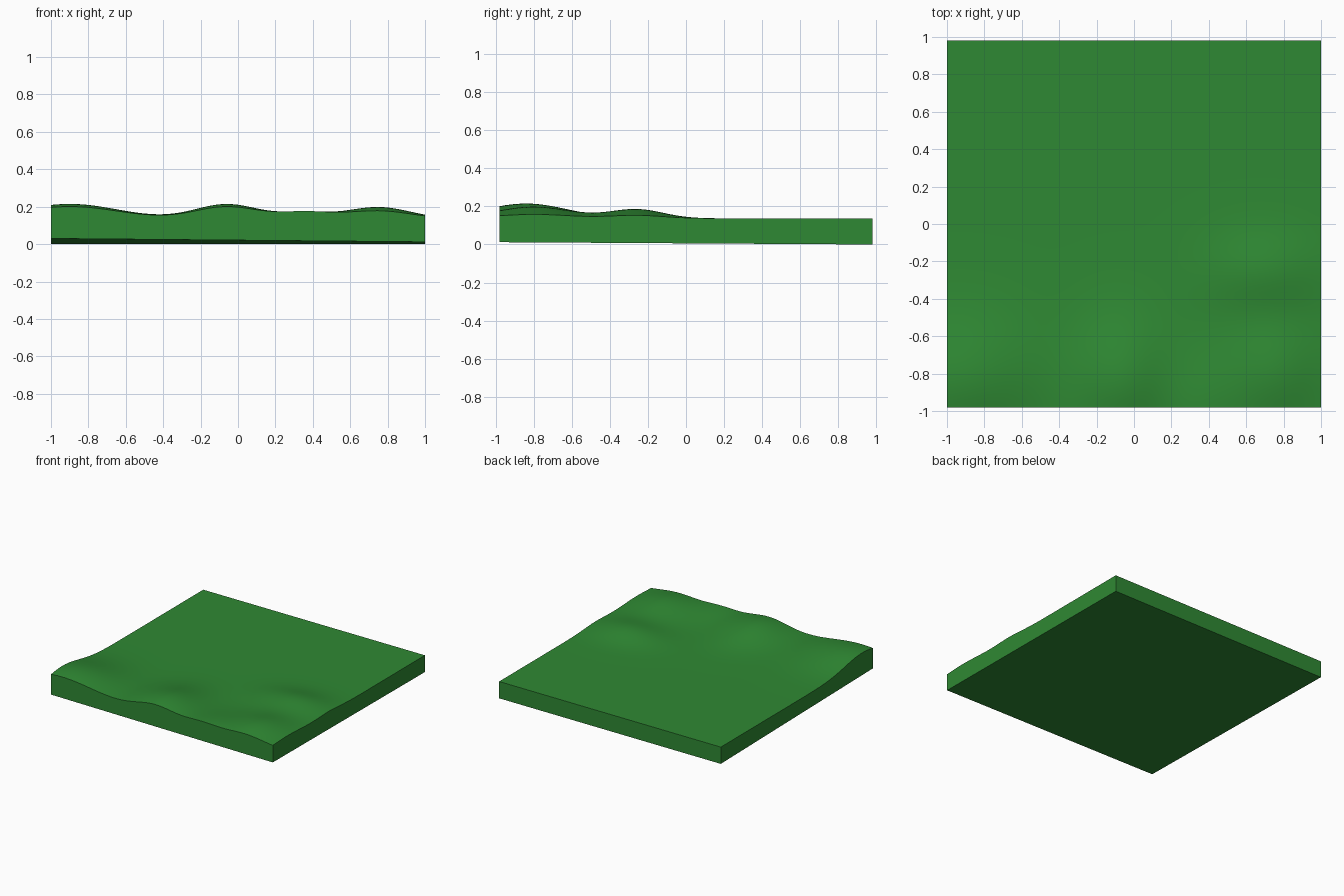
import bpy, bmesh, math

if "Cube" in bpy.data.objects:
    bpy.data.objects.remove(bpy.data.objects["Cube"])

HALF_X, HALF_Y, FLAT = 1.0, 0.98, 0.137

# Hills: centre x, centre y, height, spread x, spread y
HILLS = [
    (-0.90, -0.84, 0.078, 0.26, 0.22),
    (-0.06, -0.84, 0.077, 0.17, 0.22),
    (0.36, -1.00, 0.034, 0.14, 0.20),
    (0.75, -0.80, 0.061, 0.17, 0.20),
    (0.70, -0.26, 0.048, 0.20, 0.14),
]


def top_height(x, y):
    return FLAT + sum(h * math.exp(-((x - cx) / sx) ** 2 / 2 - ((y - cy) / sy) ** 2 / 2)
                      for cx, cy, h, sx, sy in HILLS)


def bottom_height(x, y):
    # Underside rises slightly towards the front left corner
    front = 0.5 - y / (2 * HALF_Y)
    return front * (0.021 - 0.009 * x / HALF_X)


# Ground slab: a grid duplicated by extrusion into top and underside
bm = bmesh.new()
bmesh.ops.create_grid(bm, x_segments=64, y_segments=64, size=1)
top = set(bm.verts)
bmesh.ops.extrude_face_region(bm, geom=bm.faces[:], use_keep_orig=True)
for v in bm.verts:
    v.co.y *= HALF_Y
    height = top_height if v in top else bottom_height
    v.co.z = height(v.co.x, v.co.y)
bmesh.ops.recalc_face_normals(bm, faces=bm.faces[:])

mesh = bpy.data.meshes.new("grass_ground")
bm.to_mesh(mesh)
bm.free()
ground = bpy.data.objects.new("grass_ground", mesh)
bpy.context.collection.objects.link(ground)

# Green grass colour
grass = bpy.data.materials.new("grass")
grass.diffuse_color = (0.028, 0.25, 0.033, 1)
grass.use_nodes = True
grass.node_tree.nodes["Principled BSDF"].inputs["Base Color"].default_value = grass.diffuse_color
mesh.materials.append(grass)

bpy.context.view_layer.objects.active = ground
ground.select_set(True)
bpy.ops.object.shade_smooth_by_angle(angle=math.radians(35))
